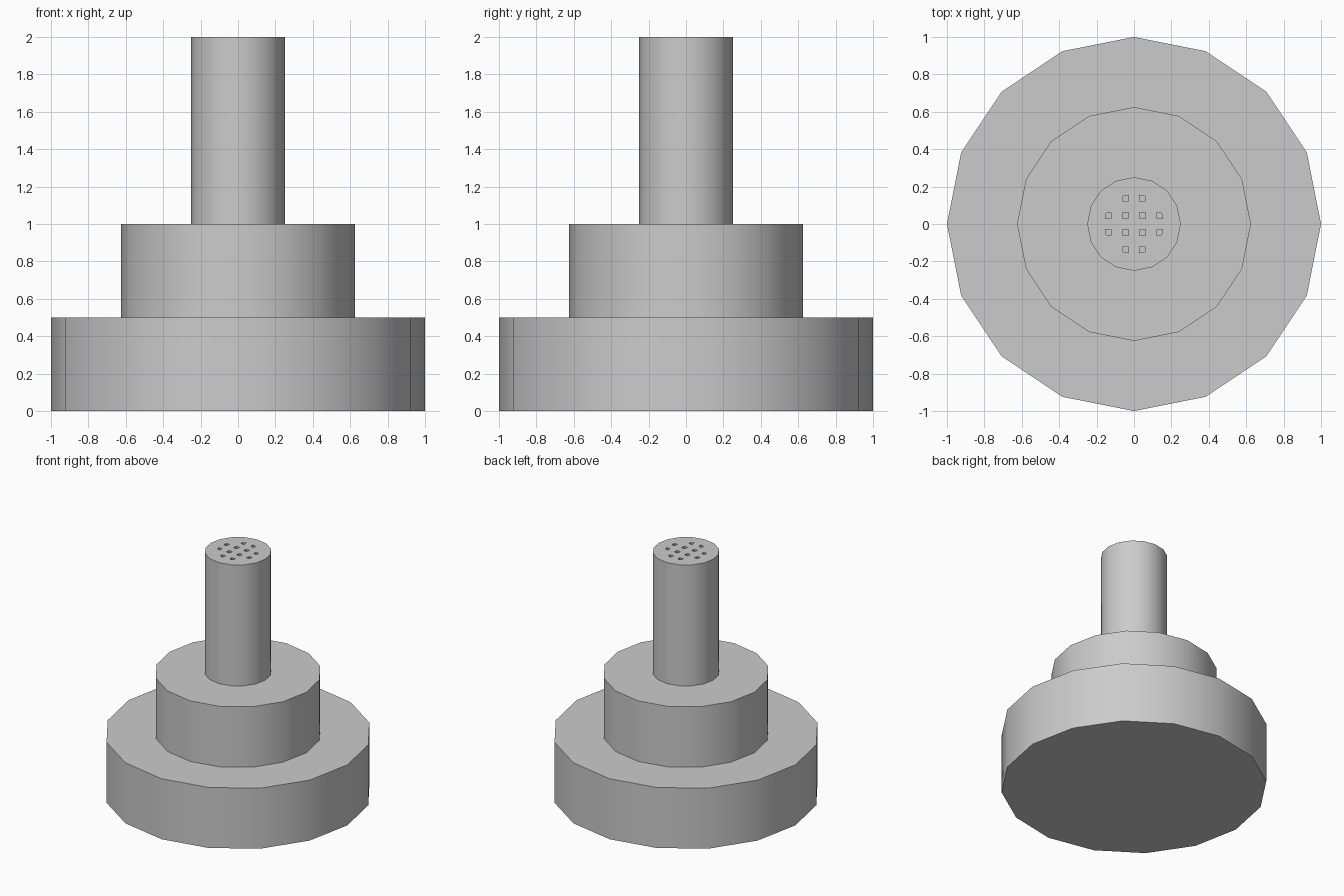
import bpy, bmesh
from math import sin, cos, pi, radians

if "Cube" in bpy.data.objects:
    bpy.data.objects.remove(bpy.data.objects["Cube"])

SIDES = 16
HOLE_PITCH, HOLE_HALF, HOLE_DEPTH = 0.092, 0.016, 0.03


def make_object(name, bm):
    bmesh.ops.recalc_face_normals(bm, faces=bm.faces)
    mesh = bpy.data.meshes.new(name)
    bm.to_mesh(mesh)
    bm.free()
    obj = bpy.data.objects.new(name, mesh)
    bpy.context.collection.objects.link(obj)
    return obj


def turned(name, profile):
    """Closed solid made by turning (radius, z) points around z."""
    bm = bmesh.new()
    rings = [[bm.verts.new((r * cos(2 * pi * i / SIDES), r * sin(2 * pi * i / SIDES), z))
              for i in range(SIDES)] for r, z in profile]
    for a, b in zip(rings, rings[1:]):
        for i in range(SIDES):
            j = (i + 1) % SIDES
            bm.faces.new((a[i], a[j], b[j], b[i]))
    bm.faces.new(rings[0][::-1])
    bm.faces.new(rings[-1])
    return make_object(name, bm)


# Base, collar and stem as one stepped turned body
body = turned("stepped_body", [(1, 0), (1, 0.5), (0.625, 0.5), (0.625, 1),
                               (0.25, 1), (0.25, 2)])

# Cutter for the 4 x 4 hole pattern, without the corners
bm = bmesh.new()
for ix in (-1.5, -0.5, 0.5, 1.5):
    for iy in (-1.5, -0.5, 0.5, 1.5):
        if abs(ix) + abs(iy) > 2.5:
            continue
        made = bmesh.ops.create_cube(bm, size=1)["verts"]
        for v in made:
            v.co.x = v.co.x * 2 * HOLE_HALF + ix * HOLE_PITCH
            v.co.y = v.co.y * 2 * HOLE_HALF + iy * HOLE_PITCH
            v.co.z = v.co.z * 2 * HOLE_DEPTH + 2
            # outer holes lose a little of their outermost corner
            if abs(v.co.x) + abs(v.co.y) > 2 * HOLE_PITCH + HOLE_HALF:
                v.co.x *= 0.96
                v.co.y *= 0.96
cutter = make_object("hole_cutter", bm)
cutter.hide_render = True
cutter.hide_set(True)

# Sink the holes into the stem top
mod = body.modifiers.new("holes", 'BOOLEAN')
mod.operation = 'DIFFERENCE'
mod.solver = 'EXACT'
mod.object = cutter
bpy.context.view_layer.objects.active = body
body.select_set(True)
bpy.ops.object.modifier_apply(modifier=mod.name)
bpy.data.objects.remove(cutter, do_unlink=True)
bpy.ops.object.shade_smooth_by_angle(angle=radians(30))
